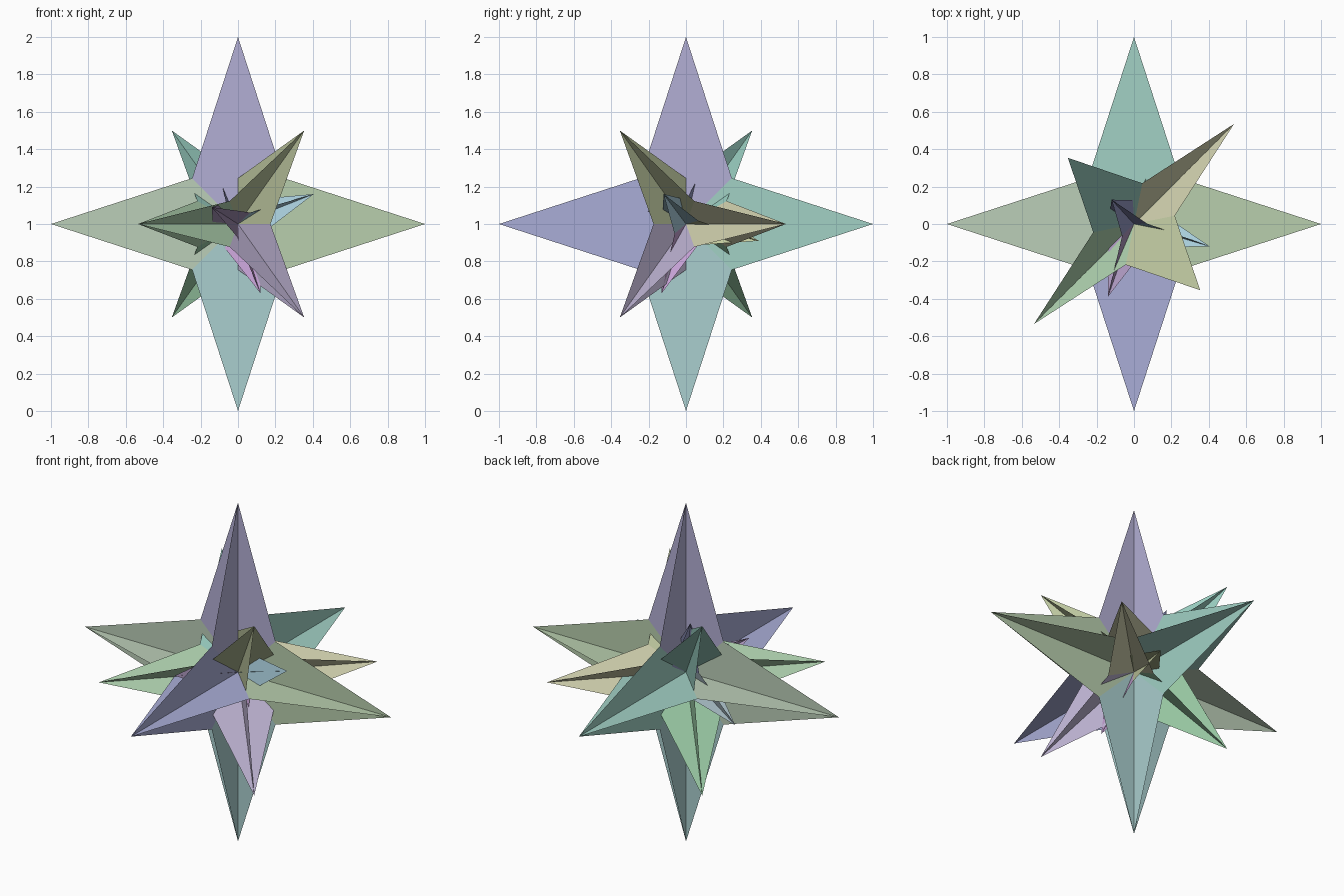
import bpy, bmesh
from mathutils import Vector

if "Cube" in bpy.data.objects:
    bpy.data.objects.remove(bpy.data.objects["Cube"])

CENTRE = Vector((0, 0, 1))
VALLEY = 0.245


def material(name, rgb):
    m = bpy.data.materials.new(name)
    m.diffuse_color = (*rgb, 1)
    m.use_nodes = True
    m.node_tree.nodes["Principled BSDF"].inputs["Base Color"].default_value = m.diffuse_color
    return m


def star(name, arms, colours):
    """Three crossed flat four-point stars spanned by three arm vectors."""
    arms = [Vector(a) for a in arms]
    bm = bmesh.new()
    for i in range(3):
        a, b = arms[i], arms[(i + 1) % 3]
        mid = bm.verts.new(CENTRE)
        ring = [a, b, -a, -b]
        tips = [bm.verts.new(CENTRE + p) for p in ring]
        dips = [bm.verts.new(CENTRE + VALLEY * (ring[k] + ring[(k + 1) % 4]))
                for k in range(4)]
        # one kite per spike, coloured by the direction it points
        slots = [i, (i + 1) % 3, i + 3, (i + 1) % 3 + 3]
        for k in range(4):
            f = bm.faces.new((mid, dips[k - 1], tips[k], dips[k]))
            f.material_index = slots[k]
    mesh = bpy.data.meshes.new(name)
    bm.to_mesh(mesh)
    bm.free()
    for k, c in enumerate(colours):
        mesh.materials.append(material(f"{name}_colour_{k}", c))
    obj = bpy.data.objects.new(name, mesh)
    bpy.context.collection.objects.link(obj)


# Large star on the main axes (colours: three arms, then their opposites)
star("large_star",
     [(1, 0, 0), (0, 1, 0), (0, 0, 1)],
     [(.48, .62, .42), (.36, .64, .56), (.45, .43, .66),
      (.5, .62, .48), (.4, .42, .68), (.4, .62, .62)])

# Middle star, turned and tilted between the large spikes
star("middle_star",
     [(.535, .535, 0), (.354, -.354, .5), (.354, -.354, -.5)],
     [(.6, .6, .4), (.5, .56, .34), (.48, .42, .6),
      (.4, .6, .4), (.3, .55, .35), (.3, .58, .5)])

# Small star at the core
star("small_star",
     [(.405, -.12, .16), (-.14, -.39, .09), (.12, -.13, -.37)],
     [(.4, .62, .72), (.4, .3, .5), (.55, .35, .65),
      (.35, .45, .5), (.55, .6, .35), (.3, .32, .55)])
